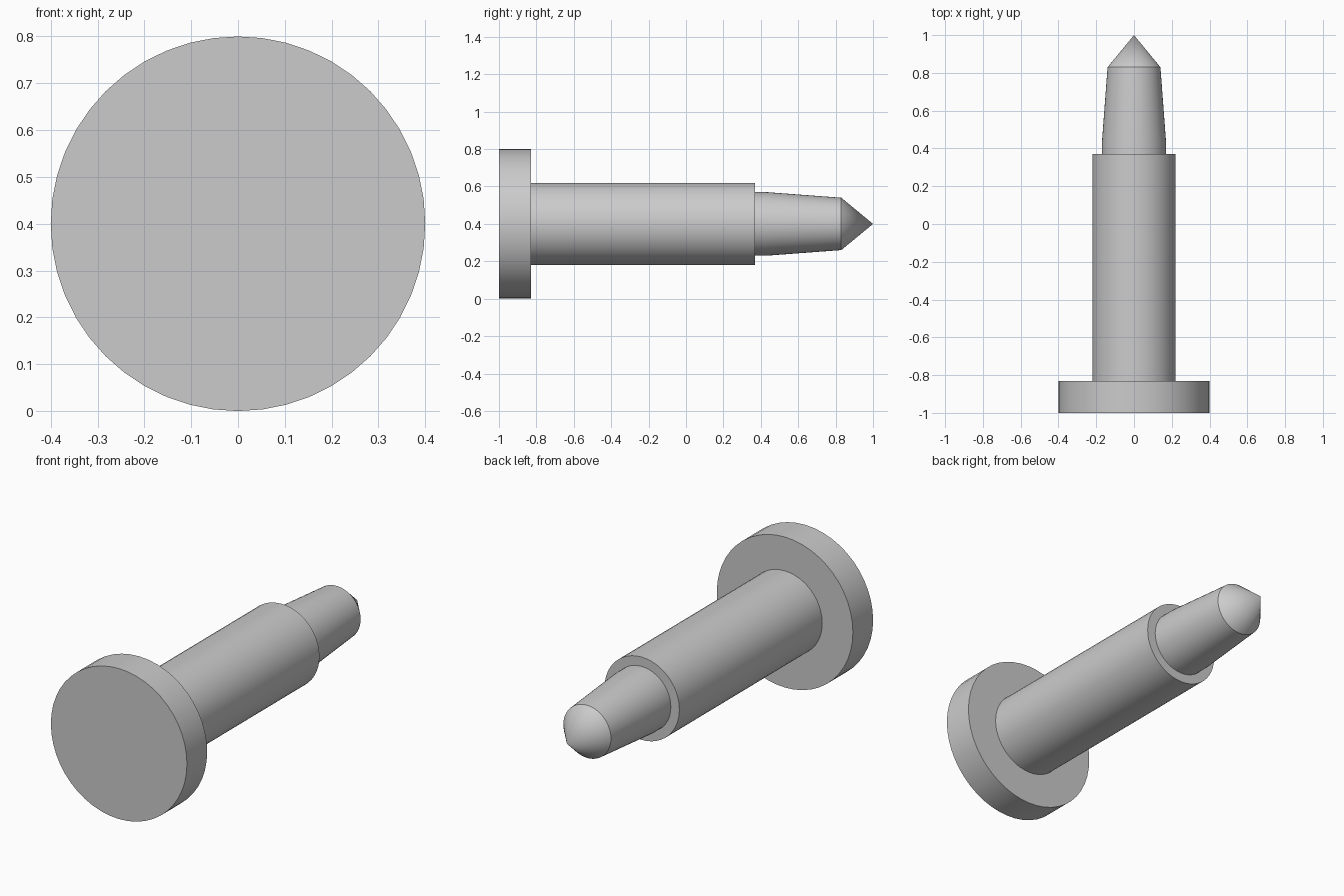
import bpy
import bmesh
from math import radians
from mathutils import Matrix, Vector

SEGMENTS = 48
AXIS_HEIGHT = 0.4

cube = bpy.data.objects.get("Cube")
if cube:
    bpy.data.objects.remove(cube, do_unlink=True)

# Plain grey metal
steel = bpy.data.materials.new("grey_steel")
steel.use_nodes = True
colour = (0.6, 0.6, 0.6, 1)
steel.diffuse_color = colour
steel.node_tree.nodes["Principled BSDF"].inputs["Base Color"].default_value = colour


def turned_part(name, profile):
    """Spin a (radius, y) profile round the long axis of the pin."""
    bm = bmesh.new()
    points = [bm.verts.new((0, y, r)) for r, y in profile]
    edges = [bm.edges.new(pair) for pair in zip(points, points[1:])]
    bmesh.ops.spin(bm, geom=points + edges, cent=(0, 0, 0), axis=(0, 1, 0),
                   angle=radians(360), steps=SEGMENTS)
    bmesh.ops.remove_doubles(bm, verts=bm.verts, dist=0.0001)
    bmesh.ops.recalc_face_normals(bm, faces=bm.faces)
    bmesh.ops.transform(bm, matrix=Matrix.Translation(Vector((0, 0, AXIS_HEIGHT))),
                        verts=bm.verts)
    mesh = bpy.data.meshes.new(name)
    bm.to_mesh(mesh)
    bm.free()
    mesh.materials.append(steel)
    obj = bpy.data.objects.new(name, mesh)
    bpy.context.collection.objects.link(obj)
    bpy.ops.object.select_all(action="DESELECT")
    obj.select_set(True)
    bpy.context.view_layer.objects.active = obj
    bpy.ops.object.shade_smooth_by_angle(angle=radians(25))
    return obj


# Flat disc head at the front
turned_part("head", [(0, -1), (0.4, -1), (0.4, -0.83), (0, -0.83)])

# Straight shank, sunk slightly into the head
turned_part("shank", [(0, -0.85), (0.22, -0.85), (0.22, 0.37), (0, 0.37)])

# Short collar, tapered nose and cone point
turned_part("pointed_nose", [(0, 0.35), (0.17, 0.35), (0.17, 0.43),
                             (0.14, 0.83), (0, 1)])
